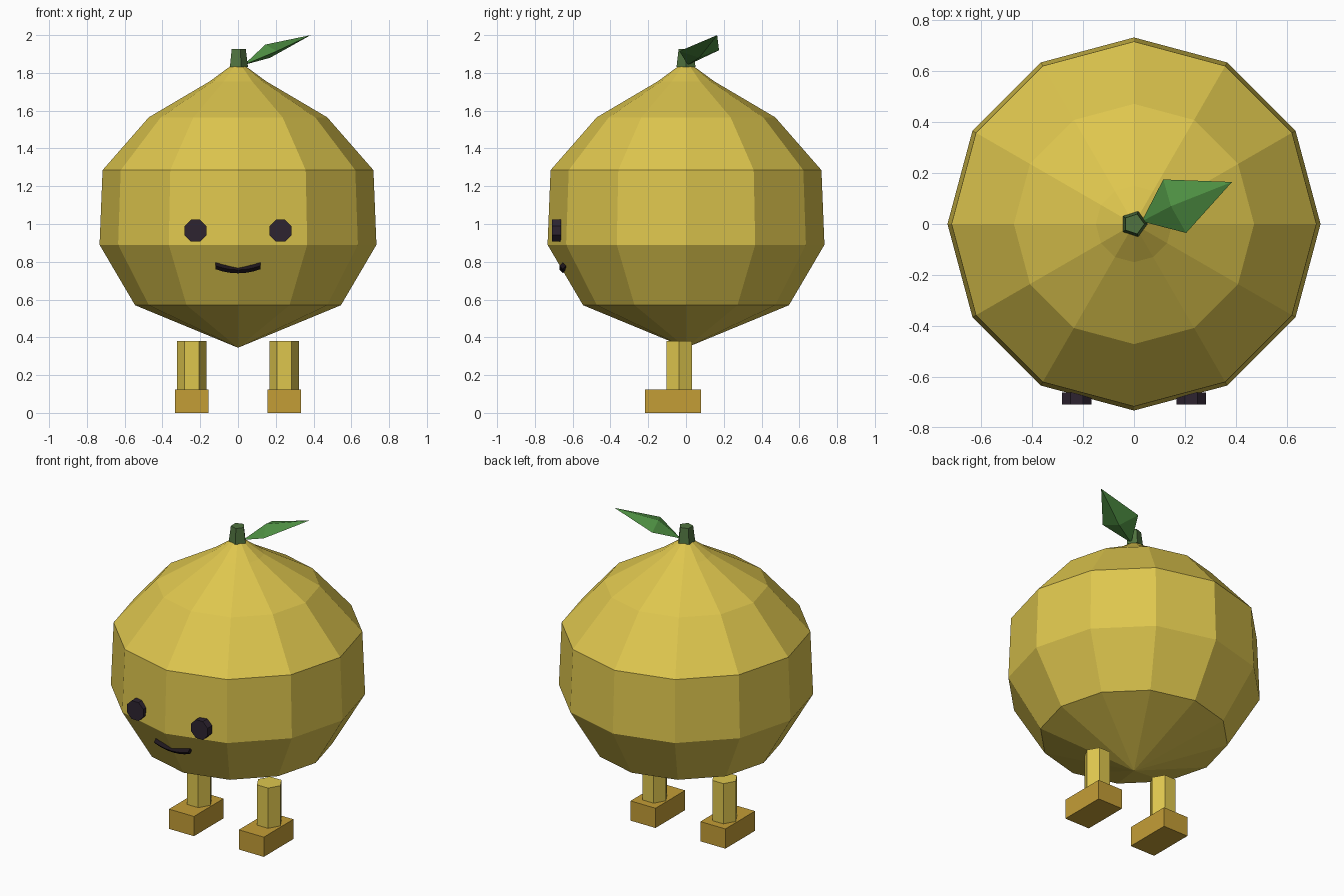
import bpy, math

if "Cube" in bpy.data.objects:
    bpy.data.objects.remove(bpy.data.objects["Cube"])


def material(name, rgb):
    m = bpy.data.materials.new(name)
    m.diffuse_color = (*rgb, 1.0)
    m.use_nodes = True
    m.node_tree.nodes["Principled BSDF"].inputs["Base Color"].default_value = m.diffuse_color
    return m


YELLOW = material("fruit yellow", (0.73, 0.565, 0.076))
OCHRE = material("foot ochre", (0.55, 0.34, 0.037))
STEM = material("stem green", (0.08, 0.17, 0.05))
LEAF = material("leaf green", (0.08, 0.29, 0.058))
EYE = material("eye dark", (0.026, 0.017, 0.03))
MOUTH = material("mouth black", (0.013, 0.008, 0.012))


def mesh_object(name, verts, faces, mat):
    me = bpy.data.meshes.new(name)
    me.from_pydata(verts, [], faces)
    me.materials.append(mat)
    ob = bpy.data.objects.new(name, me)
    bpy.context.collection.objects.link(ob)
    return ob


def lathe(name, profile, sides, mat, center=(0, 0), turn=0.0):
    """Flat-faced revolve of (radius, z) rings, bottom to top; radius 0 is a pole."""
    verts, rings, faces = [], [], []
    for r, z in profile:
        n = sides if r > 0 else 1
        rings.append([len(verts) + i for i in range(n)])
        for i in range(n):
            a = turn + 2 * math.pi * i / sides
            verts.append((center[0] + r * math.cos(a), center[1] + r * math.sin(a), z))
    for lo, hi in zip(rings, rings[1:]):
        for i in range(sides):
            j = (i + 1) % sides
            if len(lo) == 1:
                faces.append((lo[0], hi[j], hi[i]))
            elif len(hi) == 1:
                faces.append((lo[i], lo[j], hi[0]))
            else:
                faces.append((lo[i], lo[j], hi[j], hi[i]))
    if len(rings[0]) > 1:
        faces.append(tuple(reversed(rings[0])))
    if len(rings[-1]) > 1:
        faces.append(tuple(rings[-1]))
    return mesh_object(name, verts, faces, mat)


# Fruit body with pointed top and bottom
lathe("body", [(0, 0.345), (0.545, 0.57), (0.733, 0.89), (0.717, 1.285),
               (0.472, 1.565), (0.15, 1.755), (0, 1.865)], 12, YELLOW)

# Stem
lathe("stem", [(0.053, 1.83), (0.041, 1.927)], 5, STEM)

# Leaf: flattened, stretched octahedron (base, tip, then the four middle corners)
mesh_object("leaf",
            [(0.03, 0.01, 1.842), (0.385, 0.165, 2.0),
             (0.115, 0.175, 1.92), (0.145, 0.07, 1.95),
             (0.205, -0.035, 1.915), (0.17, 0.07, 1.88)],
            [(0, 3, 2), (0, 4, 3), (0, 5, 4), (0, 2, 5),
             (1, 2, 3), (1, 3, 4), (1, 4, 5), (1, 5, 2)], LEAF)

for side, s in (("left", -1), ("right", 1)):
    # Hexagonal leg
    lathe(side + "_leg", [(0.078, 0.12), (0.078, 0.38)], 6, YELLOW, (s * 0.245, -0.037))
    # Box foot
    bpy.ops.mesh.primitive_cube_add(size=1, location=(s * 0.245, -0.068, 0.0625))
    foot = bpy.context.object
    foot.name = side + "_foot"
    foot.scale = (0.175, 0.297, 0.125)
    foot.data.materials.append(OCHRE)
    # Octagonal eye
    eye = lathe(side + "_eye", [(0.063, -0.023), (0.063, 0.023)], 8, EYE, turn=math.pi / 8)
    eye.rotation_euler = (math.pi / 2, 0, 0)
    eye.location = (s * 0.225, -0.686, 0.965)

# Smile: short four-sided tube
verts, faces, steps, rad = [], [], 6, 0.018
for i in range(steps + 1):
    t = 2 * i / steps - 1
    for k in range(4):
        a = k * math.pi / 2
        verts.append((0.12 * t, -0.652 + rad * math.cos(a),
                      0.757 + 0.022 * t * t + rad * math.sin(a)))
for i in range(steps):
    for k in range(4):
        a, b = 4 * i + k, 4 * i + (k + 1) % 4
        faces.append((a, b, b + 4, a + 4))
faces += [(3, 2, 1, 0), tuple(4 * steps + k for k in range(4))]
mesh_object("mouth", verts, faces, MOUTH)
